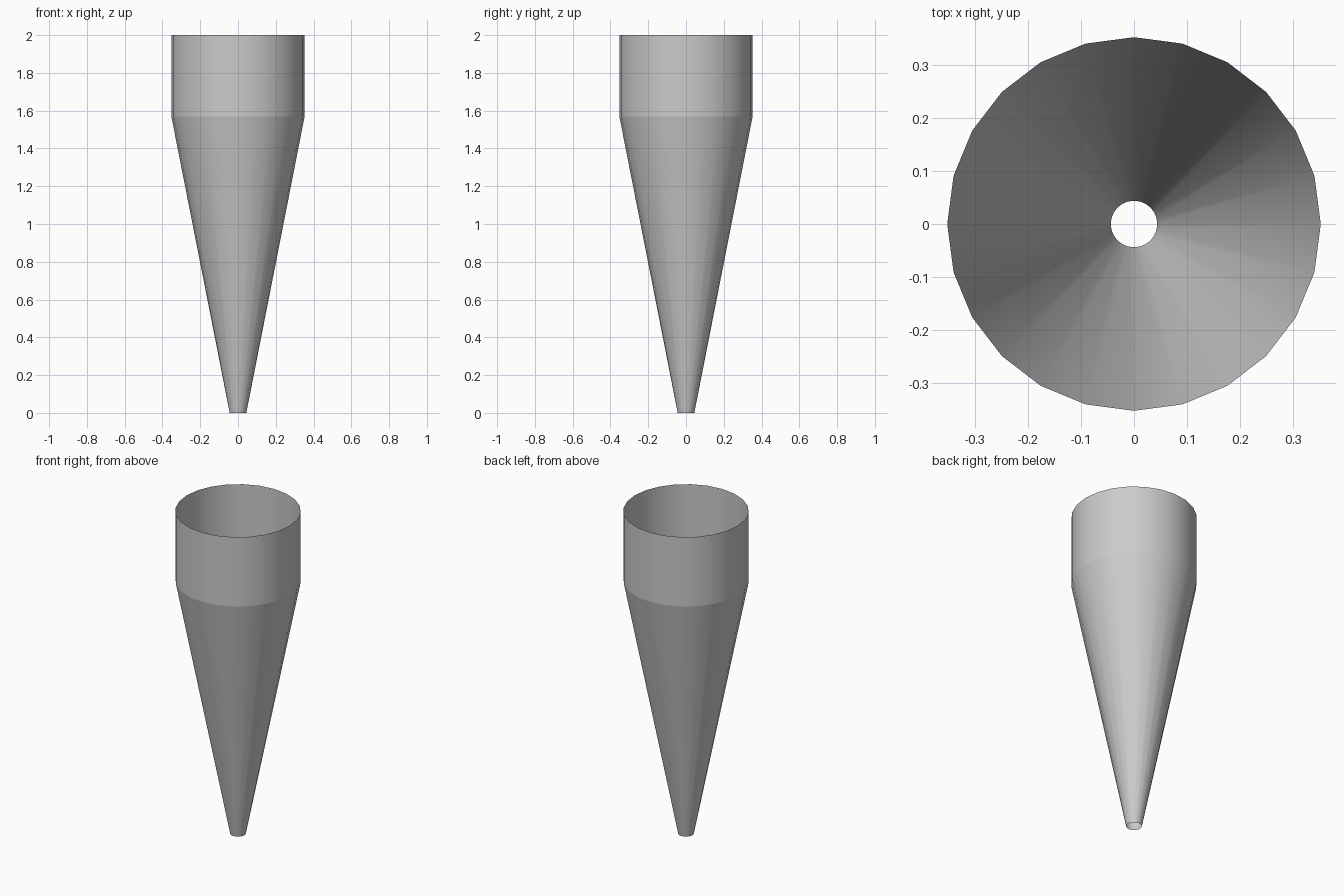
import bpy, bmesh, math

if "Cube" in bpy.data.objects:
    bpy.data.objects.remove(bpy.data.objects["Cube"])

SIDES = 24
# (radius, height) from the narrow open tip to the wide open rim
PROFILE = [(0.044, 0.0), (0.353, 1.57), (0.353, 2.0)]

bm = bmesh.new()

# One ring of vertices per profile point
rings = []
for r, z in PROFILE:
    rings.append([bm.verts.new((r * math.cos(2 * math.pi * i / SIDES),
                                r * math.sin(2 * math.pi * i / SIDES), z))
                  for i in range(SIDES)])

# Thin open walls: tapered cone, then straight collar
for low, high in zip(rings, rings[1:]):
    for i in range(SIDES):
        j = (i + 1) % SIDES
        bm.faces.new((low[i], low[j], high[j], high[i]))

mesh = bpy.data.meshes.new("funnel")
bm.to_mesh(mesh)
bm.free()
funnel = bpy.data.objects.new("funnel", mesh)
bpy.context.collection.objects.link(funnel)

# Smooth around the wall, with a crisp... crease ring kept sharp
bpy.context.view_layer.objects.active = funnel
funnel.select_set(True)
bpy.ops.object.shade_smooth_by_angle(angle=math.radians(30))
for e in mesh.edges:
    if all(abs(mesh.vertices[v].co.z - 1.57) < 1e-4 for v in e.vertices):
        e.use_edge_sharp = True
